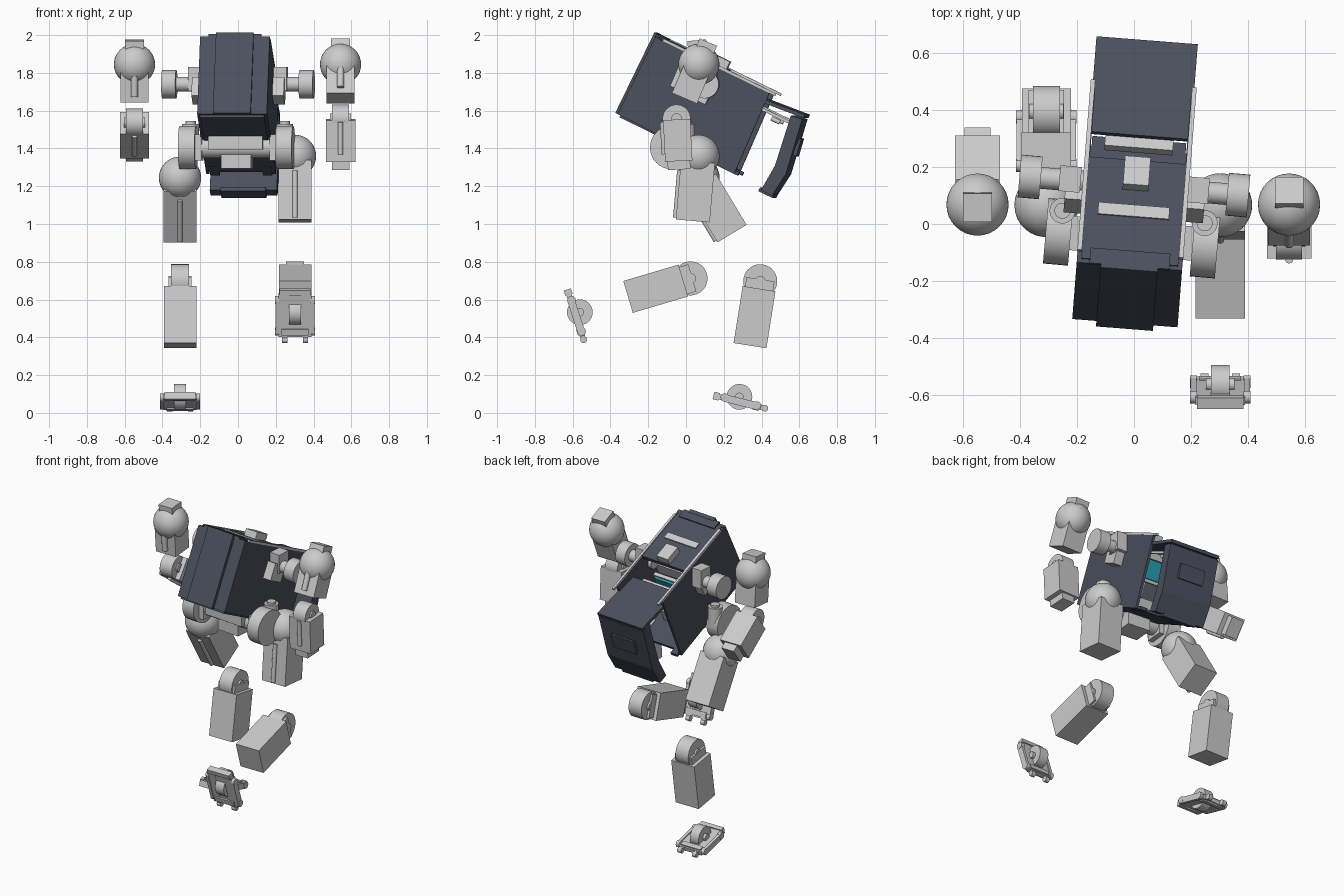
import bpy, bmesh
from math import radians, pi
from mathutils import Matrix, Vector

if "Cube" in bpy.data.objects:
    bpy.data.objects.remove(bpy.data.objects["Cube"])


def mat(name, col):
    m = bpy.data.materials.new(name)
    m.diffuse_color = (*col, 1)
    m.use_nodes = True
    m.node_tree.nodes["Principled BSDF"].inputs["Base Color"].default_value = m.diffuse_color
    return m


DARK = mat("dark_slate", (0.07, 0.08, 0.11))
WHITE = mat("light_trim", (0.95, 0.95, 0.95))
TEAL = mat("teal_screen", (0.02, 0.35, 0.45))


def frame(x, y, z, pitch=0, yaw=0):
    return (Matrix.Translation((x, y, z)) @ Matrix.Rotation(radians(yaw), 4, 'Z')
            @ Matrix.Rotation(radians(pitch), 4, 'X'))


def finish(name, bm, M, material=None, smooth=False):
    bmesh.ops.recalc_face_normals(bm, faces=bm.faces)
    me = bpy.data.meshes.new(name)
    bm.to_mesh(me)
    bm.free()
    ob = bpy.data.objects.new(name, me)
    bpy.context.collection.objects.link(ob)
    ob.matrix_world = M
    if material:
        me.materials.append(material)
    if smooth:
        bpy.context.view_layer.objects.active = ob
        ob.select_set(True)
        bpy.ops.object.shade_smooth_by_angle(angle=radians(35))
        ob.select_set(False)
    return ob


def box(name, M, x, y, z, material=None):
    """Box from (min, max) ranges on each local axis."""
    bm = bmesh.new()
    bmesh.ops.create_cube(bm, size=1)
    for v in bm.verts:
        v.co = Vector([(r[0] + r[1]) / 2 + c * (r[1] - r[0]) for r, c in zip((x, y, z), v.co)])
    return finish(name, bm, M, material)


def cyl(name, M, c, r, length, axis='X', material=None, r2=None):
    bm = bmesh.new()
    bmesh.ops.create_cone(bm, cap_ends=True, segments=32, radius1=r, radius2=r if r2 is None else r2, depth=length)
    rot = {'X': Matrix.Rotation(pi / 2, 4, 'Y'), 'Y': Matrix.Rotation(pi / 2, 4, 'X'), 'Z': Matrix()}[axis]
    bm.transform(Matrix.Translation(c) @ rot)
    return finish(name, bm, M, material, True)


def ball(name, M, r):
    bm = bmesh.new()
    bmesh.ops.create_uvsphere(bm, u_segments=32, v_segments=20, radius=r)
    return finish(name, bm, M, None, True)


def extrude_x(name, M, pts, x0, x1, material=None):
    """Side profile in local (y, z), extruded along x."""
    bm = bmesh.new()
    f = bm.faces.new([bm.verts.new((x0, y, z)) for y, z in pts])
    g = bmesh.ops.extrude_face_region(bm, geom=[f])
    bmesh.ops.translate(bm, vec=(x1 - x0, 0, 0), verts=[v for v in g['geom'] if isinstance(v, bmesh.types.BMVert)])
    return finish(name, bm, M, material)


def span(c, w):
    return (c - w / 2, c + w / 2)


# ---- cockpit body, leaning back and turned slightly ----
B = frame(0, 0.058, 1.629, -26, -4.5)
for s, side in ((-1, "left"), (1, "right")):
    xa, xb = sorted((s * 0.168, s * 0.185))
    extrude_x(side + "_side_panel", B, [(-.33, .232), (.33, .232), (.35, -.235), (-.33, -.22)], xa, xb, DARK)
    box(side + "_top_rail", B, span(s * .178, .016), (-.30, .365), (.232, .246), WHITE)
    box(side + "_shoulder_mount", B, span(s * .215, .06), (-.055, .055), (.03, .14))
    # rods that carry the open hatch
    box(side + "_hatch_rod", B, span(s * .125, .014), (.22, .53), (.13, .146), WHITE)
    cyl(side + "_hatch_rod_end", B, (s * .125, .42, .115), .012, .05, 'Y')
    box(side + "_floor_rail", B, span(s * .14, .05), (.25, .37), (-.235, -.215), DARK)
box("front_plate", B, (-.185, .185), (-.345, -.325), (-.22, .235), DARK)
box("front_center_plate", B, (-.10, .10), (-.365, -.34), (-.223, .25), DARK)
box("top_plate", B, (-.17, .17), (-.33, .067), (.215, .24), DARK)
box("top_front_lip", B, (-.14, .14), (-.35, -.29), (.235, .248), DARK)
box("floor_plate", B, (-.17, .17), (-.33, .33), (-.232, -.215), DARK)
box("top_sensor_box", B, span(0, .09), (-.05, .06), (.235, .285))
box("top_light_strip", B, (-.125, .125), (-.155, -.11), (.235, .247))

# ---- cockpit interior ----
box("screen_crossbar", B, (-.12, .12), (.16, .20), (.11, .15))
box("screen", B, (-.075, .075), (.105, .12), (.0, .13), TEAL)
box("screen_back", B, (-.09, .09), (.08, .105), (-.02, .14))
box("dashboard", B, (-.168, .168), (-.12, .0), (.02, .10))
box("seat_base", B, (-.09, .09), (-.08, .16), (-.215, -.13))
box("seat_back", B, (-.09, .09), (-.14, -.08), (-.215, .05))

# ---- open rear hatch: top leaf, back leaf, inset panel ----
extrude_x("hatch_top", B, [(.194, .18), (.55, .212), (.55, .192), (.194, .16)], -.178, .178, DARK)
extrude_x("hatch_back", B, [(.485, .175), (.548, .185), (.597, -.115), (.581, -.25), (.515, -.249),
                            (.525, -.10)], -.178, .178, DARK)
extrude_x("hatch_panel", B, [(.571, .085), (.583, .087), (.599, -.01), (.575, -.01)], -.09, .09, DARK)
box("hatch_lower_lip", B, (-.12, .12), (.50, .585), (-.262, -.24), DARK)

# ---- shoulder stubs ----
S = frame(0.0, 0.133, 1.74, 0, -5)
for s, side in ((-1, "left"), (1, "right")):
    cyl(side + "_shoulder_flange", S, (s * .365, 0, 0), .075, .075)
    cyl(side + "_shoulder_shaft", S, (s * .25, 0, 0), .038, .20)
    box(side + "_shoulder_block", S, span(s * .225, .075), (-.04, .05), (-.035, .09))

# ---- pelvis ----
P = frame(-.008, -.05, 1.405, 0, -5)
cyl("pelvis_bar", P, (0, 0, 0), .055, .46)
box("pelvis_block", P, (-.145, .145), (-.085, .07), (-.01, .075))
cyl("waist_turntable", P, (0, .01, .08), .09, .06, 'Z', DARK)
box("pelvis_lower_block", P, (-.08, .08), (-.04, .10), (-.11, 0))
for s, side in ((-1, "left"), (1, "right")):
    cyl(side + "_hip_disc", P, (s * .258, 0, 0), .115, .088)
    cyl(side + "_hip_post", P, (s * .25, .075, .06), .045, .13, 'Z')
    cyl(side + "_hip_post_pin", P, (s * .25, .075, .13), .028, .02, 'Z')
    box(side + "_hip_collar", P, span(s * .20, .04), (-.06, .06), (-.07, .07))


# ---- limb segments, each hanging down from its own joint ----
def upper_arm(side, M):
    ball(side + "_shoulder_ball", M, .109)
    box(side + "_upper_arm", M, (-.074, .074), (-.072, .072), (-.195, -.02))
    box(side + "_shoulder_cap", M, (-.05, .05), (-.05, .05), (.085, .128))
    cyl(side + "_upper_arm_rod", M, (0, -.078, -.11), .018, .11, 'Z')


def forearm(side, M):
    cyl(side + "_elbow_hinge", M, (0, 0, 0), .074, .09)
    cyl(side + "_elbow_pin", M, (0, 0, 0), .028, .11)
    box(side + "_forearm", M, (-.078, .078), (-.072, .072), (-.225, -.005))
    box(side + "_hand_stub", M, (-.046, .046), (-.06, .06), (-.27, -.22))
    cyl(side + "_forearm_rod", M, (0, -.075, -.10), .014, .17, 'Z')


def thigh(side, M):
    ball(side + "_hip_ball", M, .112)
    box(side + "_thigh", M, (-.087, .087), (-.09, .09), (-.345, -.03))
    cyl(side + "_thigh_rod", M, (0, -.092, -.21), .014, .25, 'Z')


def shin(side, M):
    cyl(side + "_knee_hinge", M, (0, 0, 0), .09, .095)
    cyl(side + "_knee_pin", M, (0, 0, 0), .028, .12)
    box(side + "_knee_collar", M, (-.062, .062), (-.075, .075), (-.06, .01))
    box(side + "_shin", M, (-.086, .086), (-.088, .088), (-.345, -.04))


def foot(side, M):
    cyl(side + "_ankle_hinge", M, (0, 0, 0), .068, .064)
    cyl(side + "_ankle_pin", M, (0, 0, 0), .022, .10)
    # plate as a frame around the ankle
    for s, n in ((-1, "inner"), (1, "outer")):
        box(f"{side}_foot_{n}_plate", M, span(s * .06, .055), (-.11, .125), (-.04, -.012))
        box(f"{side}_foot_{n}_rail", M, span(s * .094, .02), (-.075, .10), (-.045, -.005))
        for y in (-.075, .10):
            cyl(f"{side}_foot_{n}_rail_end", M, (s * .094, y, -.022), .022, .024)
        cyl(f"{side}_heel_{n}_knob", M, (s * .055, .145, -.026), .018, .028)
        box(f"{side}_heel_{n}_tab", M, span(s * .055, .026), (.10, .145), (-.038, -.014))
    box(side + "_foot_center", M, (-.04, .04), (-.11, -.045), (-.038, -.014))
    box(side + "_foot_heel_center", M, (-.04, .04), (.045, .125), (-.038, -.014))
    box(side + "_toe_bar", M, (-.082, .082), (-.135, -.105), (-.046, -.006))
    box(side + "_heel_bar", M, (-.072, .072), (.08, .115), (-.048, -.006))


upper_arm("left", frame(-.548, .068, 1.845, 5))
upper_arm("right", frame(.543, .068, 1.845, -23))
forearm("left", frame(-.548, .085, 1.537, 54))
forearm("right", frame(.543, -.05, 1.558, 3))
thigh("left", frame(-.307, .066, 1.245, 31))
thigh("right", frame(.302, .066, 1.36, -5))
shin("left", frame(-.307, .393, .697, -9))
shin("right", frame(.302, .024, .712, -73.5))
foot("left", frame(-.307, .283, .085, -14))
foot("right", frame(.302, -.562, .533, -72))
